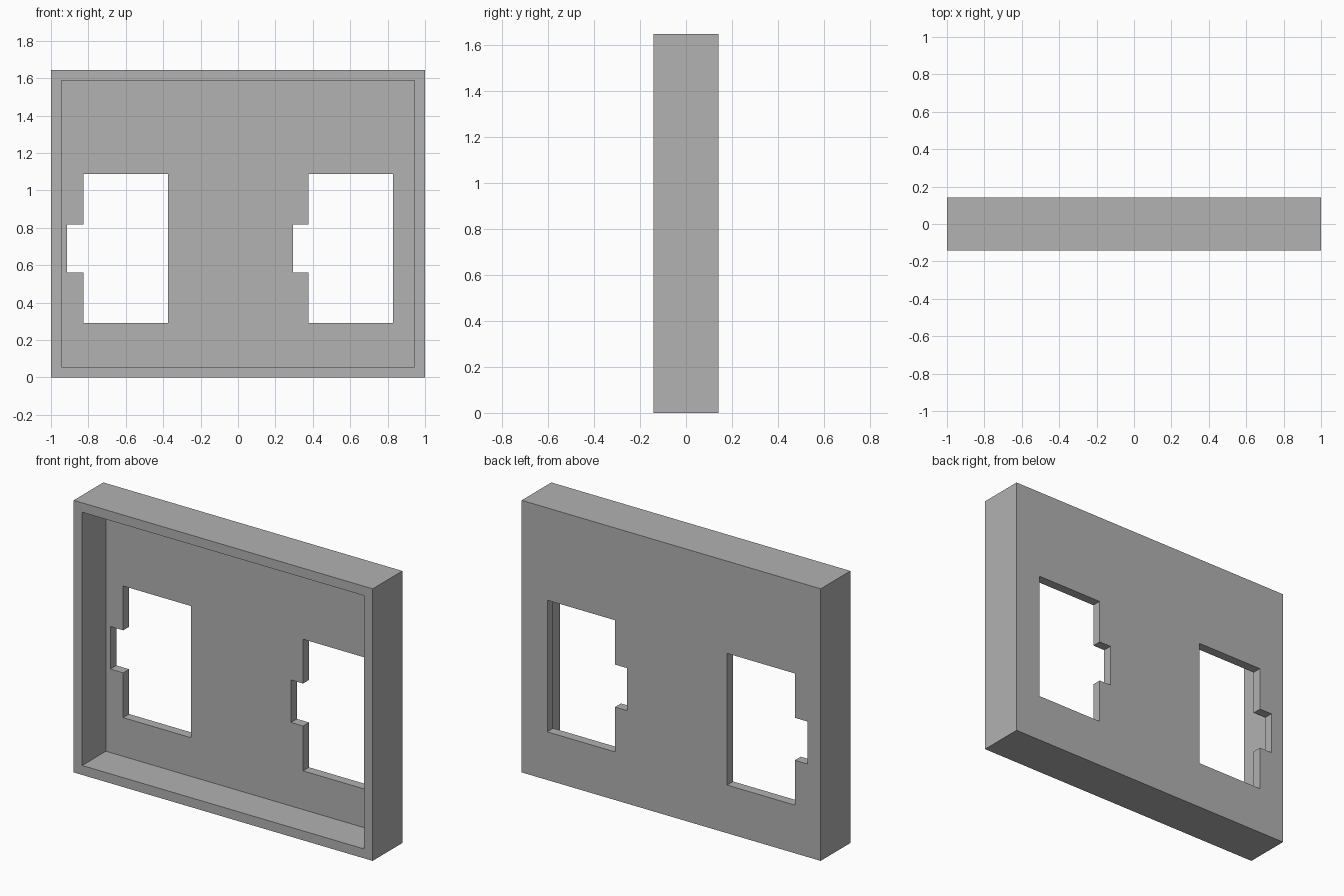
import bpy, bmesh

WIDTH, DEPTH, HEIGHT = 2.0, 0.283, 1.645
RIM = 0.057          # rim width and back panel thickness

cube = bpy.data.objects.get("Cube")
if cube:
    bpy.data.objects.remove(cube, do_unlink=True)

grey = bpy.data.materials.new("plain grey")
grey.use_nodes = True
colour = (0.445, 0.445, 0.445, 1.0)
grey.diffuse_color = colour
grey.node_tree.nodes["Principled BSDF"].inputs["Base Color"].default_value = colour


def prism(name, outline, y0, y1):
    """Extrude an (x, z) outline from y0 to y1."""
    bm = bmesh.new()
    face = bm.faces.new([bm.verts.new((x, y0, z)) for x, z in outline])
    new = bmesh.ops.extrude_face_region(bm, geom=[face])["geom"]
    verts = [v for v in new if isinstance(v, bmesh.types.BMVert)]
    bmesh.ops.translate(bm, verts=verts, vec=(0, y1 - y0, 0))
    bmesh.ops.recalc_face_normals(bm, faces=bm.faces[:])
    mesh = bpy.data.meshes.new(name)
    bm.to_mesh(mesh)
    bm.free()
    mesh.materials.append(grey)
    obj = bpy.data.objects.new(name, mesh)
    bpy.context.collection.objects.link(obj)
    return obj


def rectangle(x0, x1, z0, z1):
    return [(x0, z0), (x1, z0), (x1, z1), (x0, z1)]


def notched_opening(x0, x1, notch):
    """Tall opening with a latch notch on its -x side."""
    return rectangle(x0, x1, 0.291, 1.087) + [
        (x0, 0.819), (notch, 0.819), (notch, 0.562), (x0, 0.562)]


# Solid block, hollowed from the front and pierced by two openings
half = WIDTH / 2
front, back = -DEPTH / 2, DEPTH / 2
wall = prism("wall_panel", rectangle(-half, half, 0, HEIGHT), front, back)
cutters = [
    prism("recess_cutter", rectangle(RIM - half, half - RIM, RIM, HEIGHT - RIM),
          front - 0.1, back - RIM),
    prism("right_opening_cutter", notched_opening(-0.827, -0.374, -0.913), front, back + 0.1),
    prism("left_opening_cutter", notched_opening(0.376, 0.829, 0.295), front, back + 0.1),
]

bpy.context.view_layer.objects.active = wall
for cutter in cutters:
    cut = wall.modifiers.new(cutter.name, 'BOOLEAN')
    cut.operation = 'DIFFERENCE'
    cut.solver = 'EXACT'
    cut.object = cutter
    bpy.ops.object.modifier_apply(modifier=cut.name)
    bpy.data.objects.remove(cutter, do_unlink=True)
